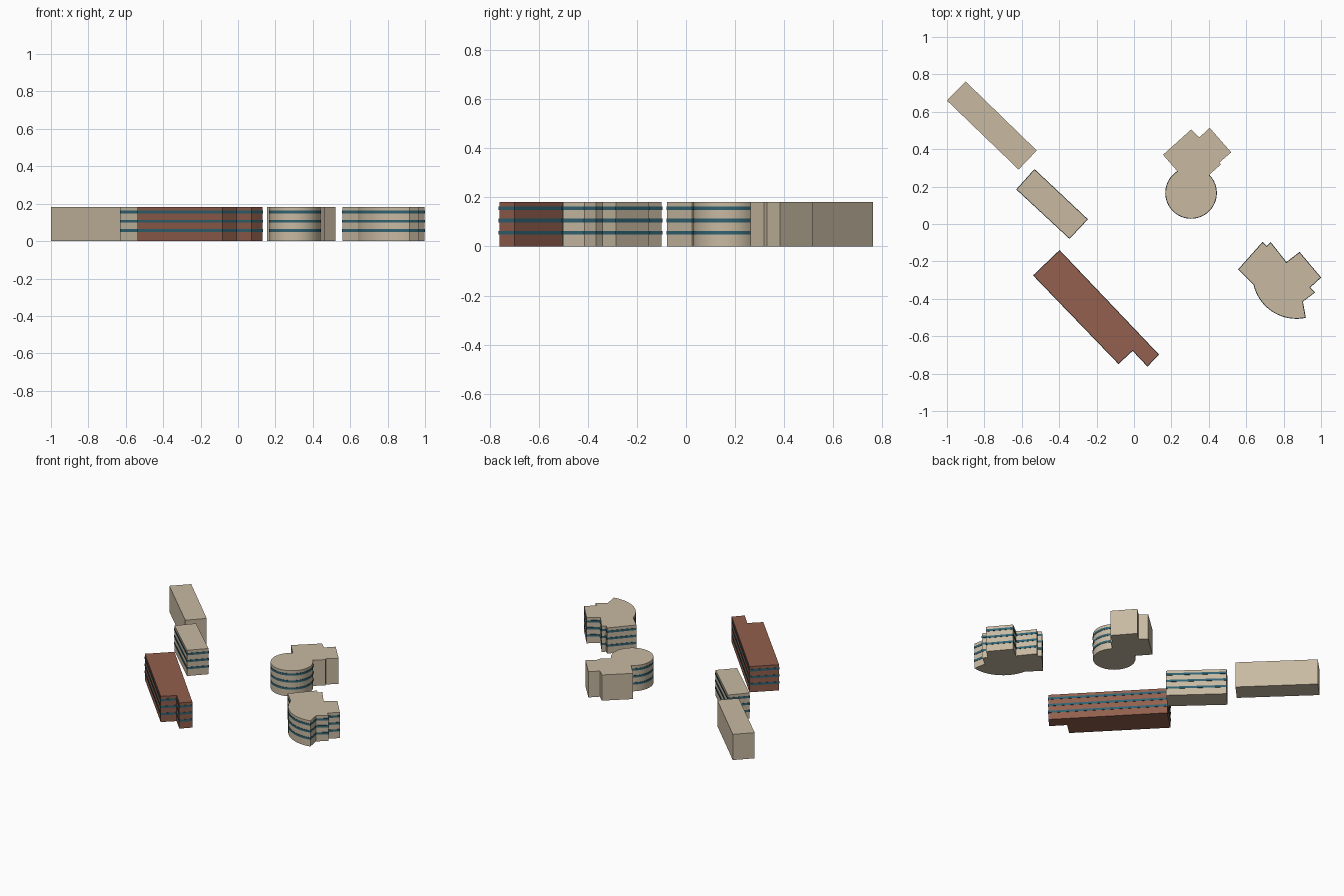
import bpy, bmesh
from math import cos, sin, radians
from mathutils import Vector

if "Cube" in bpy.data.objects:
    bpy.data.objects.remove(bpy.data.objects["Cube"])

HEIGHT = 0.182
BAND_Z = (0.056, 0.106, 0.155)
BAND_H = 0.015
PROUD = 0.002


def material(name, rgb):
    m = bpy.data.materials.new(name)
    m.diffuse_color = (*rgb, 1)
    m.use_nodes = True
    m.node_tree.nodes["Principled BSDF"].inputs["Base Color"].default_value = m.diffuse_color
    return m


TAN = material("tan_wall", (0.58, 0.49, 0.36))
BROWN = material("brown_brick", (0.29, 0.115, 0.075))
TEAL = material("teal_glass", (0.03, 0.125, 0.17))


def arc(cx, cy, r, a0, a1, n):
    angles = [radians(a0 + (a1 - a0) * i / n) for i in range(n + 1)]
    return [(cx + r * cos(a), cy + r * sin(a)) for a in angles]


def finish(name, bm, mat):
    bmesh.ops.recalc_face_normals(bm, faces=bm.faces)
    me = bpy.data.meshes.new(name)
    bm.to_mesh(me)
    bm.free()
    me.materials.append(mat)
    me.shade_smooth()
    me.set_sharp_from_angle(angle=radians(25))
    ob = bpy.data.objects.new(name, me)
    bpy.context.collection.objects.link(ob)


def block(name, outline, mat):
    bm = bmesh.new()
    base = bm.faces.new([bm.verts.new((x, y, 0)) for x, y in outline])
    top = bmesh.ops.extrude_face_region(bm, geom=[base])["geom"]
    verts = [v for v in top if isinstance(v, bmesh.types.BMVert)]
    bmesh.ops.translate(bm, verts=verts, vec=(0, 0, HEIGHT))
    finish(name, bm, mat)


def offset(path, d, closed):
    # Mitred outward offset of a counter-clockwise path
    pts = [Vector(p) for p in path]
    n = len(pts)
    out = []
    for i, p in enumerate(pts):
        dirs = []
        if closed or i > 0:
            dirs.append((p - pts[i - 1]).normalized())
        if closed or i < n - 1:
            dirs.append((pts[(i + 1) % n] - p).normalized())
        normals = [Vector((t.y, -t.x)) for t in dirs]
        m = sum(normals, Vector((0, 0))).normalized()
        out.append(p + m * (d / m.dot(normals[0])))
    return out


def bands(name, path, closed=True):
    bm = bmesh.new()
    outer, inner = offset(path, PROUD, closed), offset(path, -PROUD, closed)
    n = len(path)
    for zc in BAND_Z:
        z0, z1 = zc - BAND_H / 2, zc + BAND_H / 2
        rows = [[bm.verts.new((p.x, p.y, z)) for p, z in
                 ((i, z0), (o, z0), (o, z1), (i, z1))]
                for i, o in zip(inner, outer)]
        for k in range(n if closed else n - 1):
            a, b = rows[k], rows[(k + 1) % n]
            for j in range(4):
                q = (j + 1) % 4
                bm.faces.new((a[j], b[j], b[q], a[q]))
        if not closed:
            bm.faces.new(rows[0])
            bm.faces.new(rows[-1])
    finish(name, bm, TEAL)


# Plain slab block without windows
block("plain_slab", [(-1, 0.66), (-0.617, 0.291), (-0.52, 0.393), (-0.9, 0.762)], TAN)

# Short slab block with window bands
short = [(-0.627, 0.185), (-0.345, -0.077), (-0.249, 0.025), (-0.532, 0.291)]
block("short_slab", short, TAN)
bands("short_slab_windows", short)

# Long brick block with stepped end
brick = [(-0.537, -0.275), (-0.083, -0.746), (-0.007, -0.676),
         (0.072, -0.76), (0.131, -0.698), (-0.398, -0.142)]
block("brick_block", brick, BROWN)
bands("brick_block_windows", brick)

# Round tower with angular rear wing, windows on the round part only
round_wall = arc(0.305, 0.166, 0.136, 122, 405, 48)
wing = [(0.464, 0.318), (0.457, 0.329), (0.52, 0.383), (0.404, 0.515),
        (0.35, 0.463), (0.305, 0.505), (0.155, 0.37)]
block("round_building", round_wall + wing, TAN)
bands("round_building_windows", round_wall, closed=False)

# Quarter-round building with stepped wings
curved = arc(0.868, -0.272, 0.233, 193, 282, 20) + [
    (0.901, -0.414), (0.965, -0.366), (0.939, -0.34), (0.998, -0.286),
    (0.885, -0.152), (0.815, -0.206), (0.73, -0.099), (0.709, -0.12),
    (0.687, -0.099), (0.559, -0.243)]
block("curved_building", curved, TAN)
bands("curved_building_windows", curved)
